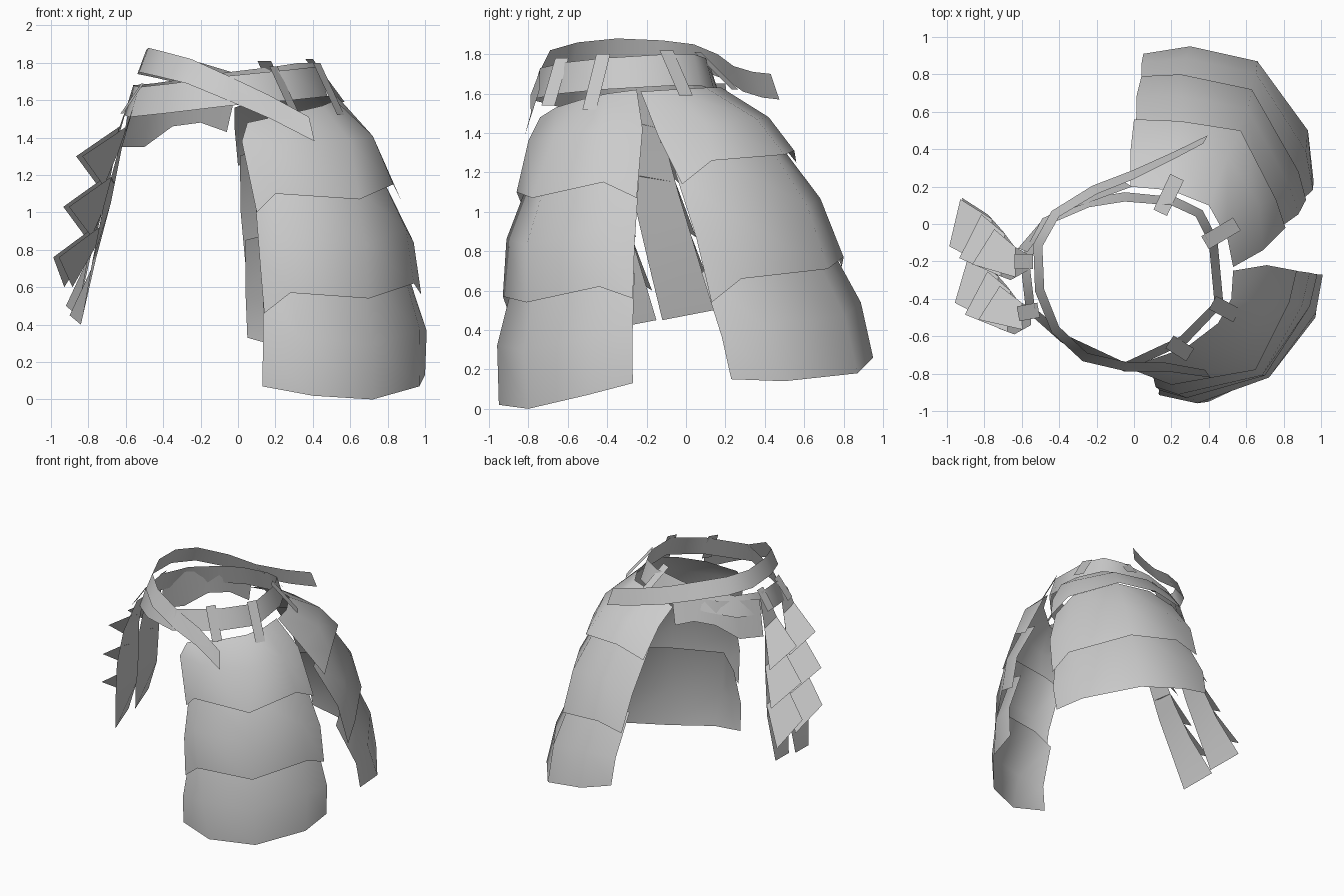
import bpy
import math
from mathutils import Vector

if "Cube" in bpy.data.objects:
    bpy.data.objects.remove(bpy.data.objects["Cube"], do_unlink=True)

# one plain grey for everything
grey = bpy.data.materials.new("plain grey")
grey.use_nodes = True
colour = (0.6, 0.6, 0.6, 1)
grey.diffuse_color = colour
grey.node_tree.nodes["Principled BSDF"].inputs["Base Color"].default_value = colour


def vectors(points):
    return [Vector(p) for p in points]


def sheet(name, rows, closed=False, flip=False):
    """Loft a thin open sheet through rows of points, listed from top to bottom."""
    count = len(rows[0])
    verts = [p for row in rows for p in row]
    faces = []
    for r in range(len(rows) - 1):
        for c in range(count if closed else count - 1):
            a, b = r * count + c, r * count + (c + 1) % count
            quad = [a, a + count, b + count, b]
            faces.append(quad[::-1] if flip else quad)
    mesh = bpy.data.meshes.new(name)
    mesh.from_pydata(verts, [], faces)
    mesh.materials.append(grey)
    obj = bpy.data.objects.new(name, mesh)
    bpy.context.collection.objects.link(obj)
    bpy.ops.object.select_all(action="DESELECT")
    obj.select_set(True)
    bpy.context.view_layer.objects.active = obj
    bpy.ops.object.shade_smooth_by_angle(angle=math.radians(50))
    return obj


def push(point, axis, amount):
    """Move a point horizontally away from an upright axis."""
    away = point - Vector(axis)
    away.z = 0
    return point + away.normalized() * amount


def band(name, top, axis, height, flare, closed, flip=False):
    """A strap that follows its top edge and leans outward below."""
    top = vectors(top)
    low = [push(p, axis, flare) - Vector((0, 0, height)) for p in top]
    sheet(name, [top, low], closed, flip)


def tasset(name, top, shoulder, seams, axis, flip=False):
    """Three overlapping curved plates, each tucked under the one above."""
    rows = [vectors(top), vectors(shoulder)] + [vectors(s) for s in seams]
    sheet(name + "_upper_plate", rows[:3], flip=flip)
    for label, i in (("middle", 2), ("lower", 3)):
        above, start, end = rows[i - 1], rows[i], rows[i + 1]
        tucked = [push(s.lerp(a, 0.25), axis, -0.05) for s, a in zip(start, above)]
        mid = [push(s.lerp(e, 0.45), axis, 0.02) for s, e in zip(start, end)]
        sheet(name + "_" + label + "_plate", [tucked, mid, end], flip=flip)


# waist belt, lower on the right hip
band("waist_belt",
     [(-.05, .12, 1.75), (-.24, .09, 1.72), (-.45, 0, 1.69), (-.56, -.2, 1.68),
      (-.53, -.45, 1.67), (-.35, -.6, 1.69), (-.05, -.74, 1.73), (.25, -.6, 1.76),
      (.43, -.42, 1.78), (.4, -.1, 1.8), (.33, .04, 1.8), (.2, .1, 1.78)],
     (-.05, -.3, 0), 0.16, 0.05, True)

# slanted sash that hangs loose at both ends
band("slanted_sash",
     [(.37, .43, 1.7), (.2, .34, 1.71), (0, .24, 1.74), (-.2, .16, 1.8),
      (-.4, .04, 1.85), (-.49, -.12, 1.87), (-.48, -.35, 1.88), (-.4, -.55, 1.86),
      (-.25, -.69, 1.82), (-.03, -.74, 1.72), (.16, -.74, 1.63), (.38, -.78, 1.51)],
     (0, -.25, 0), 0.13, 0.05, False)

# large plates over the left thigh
tasset("front_tasset",
       [(.05, -.74, 1.48), (.28, -.66, 1.53), (.45, -.53, 1.57), (.52, -.4, 1.6),
        (.53, -.25, 1.62)],
       [(.02, -.79, 1.38), (.25, -.8, 1.36), (.6, -.67, 1.38), (.72, -.43, 1.41),
        (.71, -.22, 1.42)],
       [[(.1, -.82, 1), (.2, -.86, 1.1), (.65, -.78, 1.07), (.83, -.42, 1.15),
         (.87, -.25, 1.07)],
        [(.14, -.89, .46), (.28, -.93, .57), (.7, -.81, .54), (.94, -.44, .62),
         (.98, -.27, .56)],
        [(.13, -.9, .07), (.4, -.95, .02), (.72, -.8, 0), (.97, -.5, .07),
         (1, -.27, .13)]],
       (.2, -.2, 0))

tasset("back_tasset",
       [(-.02, .2, 1.56), (.2, .18, 1.63), (.4, .1, 1.63), (.5, -.08, 1.62),
        (.53, -.23, 1.61)],
       [(-.02, .38, 1.47), (.22, .42, 1.48), (.5, .36, 1.47), (.67, .1, 1.45),
        (.69, -.14, 1.38)],
       [[(0, .56, 1.25), (.25, .55, 1.31), (.57, .5, 1.29), (.76, .13, 1.26),
         (.81, -.02, 1.14)],
        [(.04, .79, .72), (.25, .8, .77), (.63, .72, .71), (.88, .28, .66),
         (.92, .13, .54)],
        [(.05, .91, .33), (.3, .95, .26), (.66, .87, .18), (.93, .5, .14),
         (.96, .23, .15)]],
       (.2, -.1, 0), flip=True)

# short plate below the belt at the back right
sheet("back_hip_plate",
      [vectors([(-.01, .2, 1.65), (-.2, .13, 1.65), (-.34, .08, 1.65),
                (-.46, 0, 1.65), (-.57, -.15, 1.64)]),
       vectors([(-.06, .23, 1.43), (-.2, .18, 1.48), (-.35, .11, 1.46),
                (-.5, .01, 1.35), (-.62, -.13, 1.35)])])


# narrow straps joining the belt to the plates
def strap(name, start, end, width=0.08):
    start, end = Vector(start), Vector(end)
    run = end - start
    side = Vector((-run.y, run.x, 0)).normalized() * width / 2
    sheet(name, [[start - side, start + side], [end - side, end + side]])


for name, start, end in (
        ("back_strap", (.14, .06, 1.81), (.23, .25, 1.62)),
        ("side_back_strap", (.38, -.1, 1.82), (.55, 0, 1.59)),
        ("side_front_strap", (.42, -.42, 1.8), (.55, -.49, 1.52)),
        ("front_strap", (.19, -.63, 1.78), (.3, -.7, 1.54)),
        ("right_back_strap", (-.54, -.2, 1.7), (-.64, -.2, 1.55)),
        ("right_front_strap", (-.51, -.46, 1.69), (-.62, -.48, 1.53))):
    strap(name, start, end)

# hanging strips on the right hip, each with flared scales
front_edge = vectors([(-.57, -.25, 1.64), (-.66, -.3, 1.38), (-.74, -.27, 1.08),
                      (-.8, -.2, .78), (-.86, -.12, .45)])
back_edge = vectors([(-.57, -.16, 1.64), (-.64, -.12, 1.4), (-.7, -.04, 1.1),
                     (-.78, .05, .8), (-.92, .14, .5)])


def at_height(edge, z):
    for a, b in zip(edge, edge[1:]):
        if z >= b.z:
            break
    return a.lerp(b, (a.z - z) / (a.z - b.z))


def hanging_strip(name, shift):
    front, back = ([p + Vector(shift) for p in e] for e in (front_edge, back_edge))
    sheet(name, [list(pair) for pair in zip(back, front)])
    out = Vector((-0.92, 0.38, 0))
    for i, tip in enumerate((1.3, 1.03, 0.76)):
        top = [at_height(back, tip + 0.12), at_height(front, tip + 0.16)]
        low = [at_height(back, tip - 0.16) + out * 0.06,
               at_height(front, tip) + out * 0.2]
        sheet(f"{name}_scale_{i + 1}", [top, low])


hanging_strip("back_hanging_strip", (0, 0, 0))
hanging_strip("front_hanging_strip", (0.02, -0.29, -0.05))
